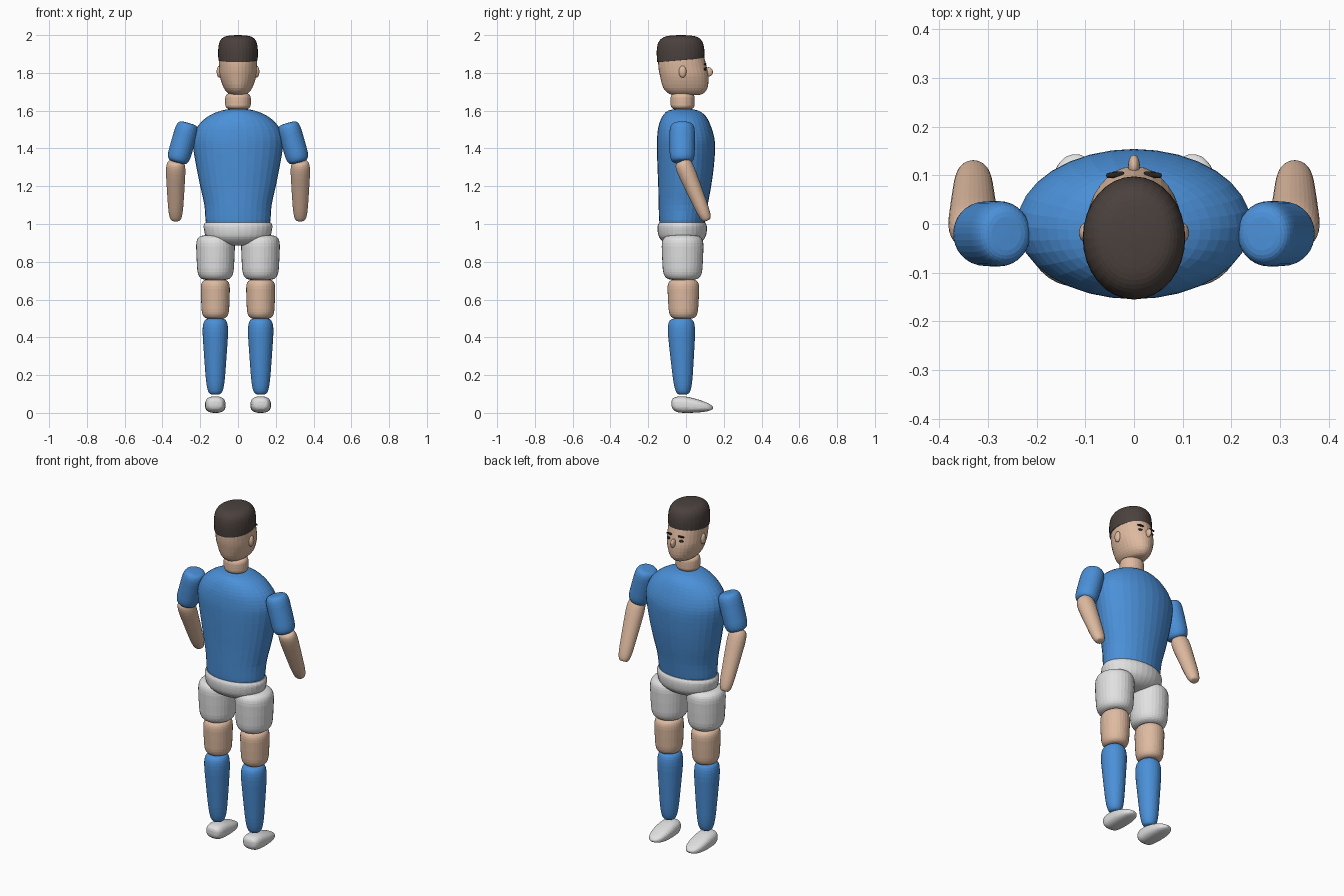
import bpy, bmesh
from math import sin, cos, pi, copysign
from mathutils import Vector, Matrix

if "Cube" in bpy.data.objects:
    bpy.data.objects.remove(bpy.data.objects["Cube"])


def material(name, rgb):
    m = bpy.data.materials.new(name)
    m.use_nodes = True
    colour = (*rgb, 1)
    m.diffuse_color = colour
    m.node_tree.nodes["Principled BSDF"].inputs["Base Color"].default_value = colour
    return m


BLUE = material("blue cloth", (0.07, 0.28, 0.69))
SKIN = material("skin", (0.73, 0.49, 0.35))
WHITE = material("white cloth", (0.75, 0.75, 0.75))
HAIR = material("dark brown hair", (0.07, 0.053, 0.047))
DARK = material("eye black", (0.02, 0.018, 0.017))


def power(v, e):
    return copysign(abs(v) ** e, v)


def loft(name, rings, mat, matrix=Matrix(), p=2, sides=32):
    """Skin rings of (height, y offset, x radius, y radius, slope)."""
    bm = bmesh.new()
    loops = []
    for z, yc, rx, ry, slope in rings:
        loop = []
        for i in range(sides):
            a = 2 * pi * i / sides
            y = ry * power(sin(a), 2 / p)
            loop.append(bm.verts.new((rx * power(cos(a), 2 / p), yc + y, z + slope * y)))
        loops.append(loop)
    for low, high in zip(loops, loops[1:]):
        for i in range(sides):
            j = (i + 1) % sides
            bm.faces.new((low[i], low[j], high[j], high[i]))
    bm.faces.new(loops[0][::-1])
    bm.faces.new(loops[-1])
    bm.transform(matrix)
    bmesh.ops.recalc_face_normals(bm, faces=bm.faces)
    mesh = bpy.data.meshes.new(name)
    bm.to_mesh(mesh)
    bm.free()
    mesh.materials.append(mat)
    obj = bpy.data.objects.new(name, mesh)
    bpy.context.collection.objects.link(obj)
    return obj


def curved(points, steps=3):
    """Smooth a short list of rings with a Catmull-Rom spline."""
    pts = [tuple(p) + (0,) * (5 - len(p)) for p in points]
    pts = [pts[0]] + pts + [pts[-1]]
    out = []
    for k in range(1, len(pts) - 2):
        for s in range(steps):
            t = s / steps
            out.append([0.5 * (2 * b + (c - a) * t + (2 * a - 5 * b + 4 * c - d) * t * t
                               + (3 * b - a - 3 * c + d) * t ** 3)
                        for a, b, c, d in zip(*pts[k - 1:k + 3])])
    return out + [pts[-1]]


def limb(name, start, end, r0, r1, mat, n=5, count=18):
    """Tapered rounded capsule between two points; n sets how square its ends are."""
    start, end = Vector(start), Vector(end)
    axis = end - start
    half = axis.length / 2
    rings = []
    for i in range(count + 1):
        a = (i / count - 0.5) * pi * 0.995
        s, r = power(sin(a), 2 / n), cos(a) ** (2 / n)
        t = (s + 1) / 2
        rings.append((s * half, 0, r * (r0[0] + (r1[0] - r0[0]) * t),
                      r * (r0[1] + (r1[1] - r0[1]) * t), 0))
    turn = Vector((0, 0, 1)).rotation_difference(axis).to_matrix().to_4x4()
    return loft(name, rings, mat, Matrix.Translation((start + end) / 2) @ turn)


# Torso and pelvis
loft("shirt_torso", curved([
    (1.0, -.02, .165, .118), (1.02, -.02, .172, .122), (1.1, -.015, .178, .13),
    (1.2, -.007, .2, .14), (1.3, -.002, .22, .149), (1.4, 0, .237, .154),
    (1.46, -.002, .238, .151), (1.52, -.007, .212, .138), (1.57, -.01, .158, .115),
    (1.6, -.014, .09, .08), (1.612, -.014, .02, .02)]), BLUE)
loft("shorts_waist", curved([
    (.885, -.02, .03, .03), (.89, -.02, .09, .07), (.905, -.02, .14, .1),
    (.93, -.02, .168, .122), (.96, -.02, .178, .13), (.99, -.02, .182, .13),
    (1.008, -.02, .174, .122)]), WHITE)

# Neck and head
limb("neck", (0, -.018, 1.605), (0, -.018, 1.695), (.068, .064), (.068, .064), SKIN, n=4)
loft("head", curved([
    (1.682, 0, .025, .06), (1.69, .0, .05, .09), (1.72, -.003, .075, .117),
    (1.78, -.009, .096, .128), (1.83, -.018, .1, .128), (1.88, -.025, .1, .122),
    (1.92, -.028, .095, .115)]), SKIN)
loft("hair_cap", curved([
    (1.867, -.028, .1, .121, .08), (1.872, -.028, .104, .125, .08),
    (1.92, -.029, .105, .126, .03), (1.96, -.029, .099, .118), (1.985, -.028, .082, .097),
    (1.996, -.027, .055, .065), (2.0, -.027, .01, .012)]), HAIR)
limb("nose", (0, .119, 1.78), (0, .119, 1.83), (.012, .023), (.012, .023), SKIN, n=2)

for side, s in (("left", 1), ("right", -1)):
    # Facial features
    limb(side + "_ear", (s * .099, -.018, 1.775), (s * .099, -.018, 1.838),
         (.014, .02), (.014, .02), SKIN, n=2)
    limb(side + "_eyebrow", (s * .02, .103, 1.846), (s * .057, .099, 1.846),
         (.005, .006), (.005, .006), DARK, n=4, count=8)
    limb(side + "_eye", (s * .038, .099, 1.812), (s * .038, .099, 1.828),
         (.013, .009), (.013, .009), DARK, n=2, count=8)

    # Arms
    limb(side + "_sleeve", (s * .322, -.02, 1.325), (s * .262, -.02, 1.535),
         (.062, .066), (.062, .068), BLUE)
    limb(side + "_forearm", (s * .33, .112, 1.018), (s * .33, -.022, 1.335),
         (.036, .032), (.056, .052), SKIN)

    # Legs
    limb(side + "_shorts_leg", (s * .119, -.018, .703), (s * .119, -.018, .942),
         (.095, .103), (.106, .114), WHITE)
    limb(side + "_knee", (s * .12, -.014, .498), (s * .12, -.014, .708),
         (.072, .076), (.079, .087), SKIN)
    limb(side + "_sock", (s * .12, -.015, .097), (s * .12, -.026, .502),
         (.045, .045), (.074, .08), BLUE)

    # Feet are lofted from heel to toe, so the profile height becomes depth
    lay_down = Matrix.Translation((s * .12, 0, 0)) @ Matrix.Rotation(-pi / 2, 4, "X")
    loft(side + "_shoe", curved([
        (-.077, -.05, .012, .01), (-.07, -.048, .036, .028), (-.045, -.045, .05, .041),
        (0, -.043, .054, .043), (.06, -.037, .053, .035), (.11, -.031, .042, .023),
        (.135, -.028, .024, .012), (.143, -.027, .006, .004)]), WHITE, lay_down, p=2.6)
